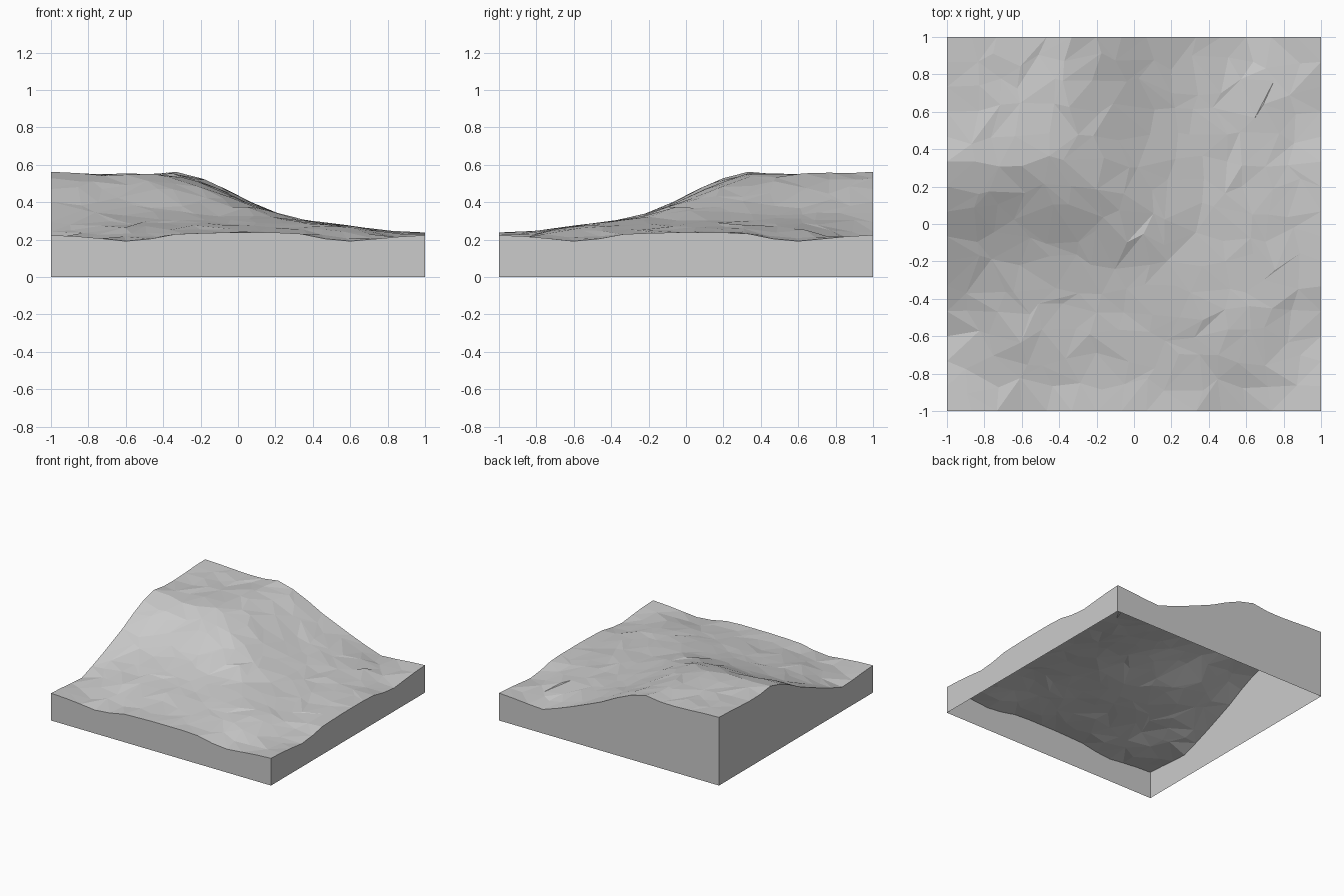
import bpy, bmesh, random

cube = bpy.data.objects.get("Cube")
if cube:
    bpy.data.objects.remove(cube, do_unlink=True)

random.seed(4)
CELLS = 15
STEP = 2 / CELLS

# Height profiles as (position, height): low border, hill border, inner ground
LOW = [(-1, .222), (-.8, .208), (-.62, .19), (-.46, .205), (-.33, .23), (-.1, .238),
       (.2, .238), (.36, .23), (.46, .205), (.62, .19), (.8, .205), (1, .225)]
HILL = [(-1, .56), (-.73, .545), (-.5, .54), (-.33, .563), (-.13, .51), (0, .43),
        (.3, .305), (.54, .215), (.62, .192), (.8, .205), (1, .225)]
INNER = [(-1, .55), (-.6, .545), (-.35, .555), (-.15, .49), (0, .415), (.15, .355),
         (.3, .31), (.5, .283), (.7, .26), (1, .24)]


def sample(profile, t):
    for (a, p), (b, q) in zip(profile, profile[1:]):
        if t <= b:
            return p + (q - p) * max(0, t - a) / (b - a)
    return profile[-1][1]


def fade(distance):
    t = max(0, 1 - distance / .4)
    return t * t * (3 - 2 * t)


def height(x, y):
    # Distance outward from the raised corner, rounded where the slopes meet
    gap = max(0, .25 - abs(x + y))
    ground = sample(INNER, max(x, -y) + gap * gap)
    sides = [(1 + x, HILL, -y), (1 - y, HILL, x), (1 - x, LOW, y), (1 + y, LOW, x)]
    weights = [fade(d) for d, _, _ in sides]
    shift = sum(w * (sample(p, t) - ground) for w, (_, p, t) in zip(weights, sides))
    return ground + shift / max(1, sum(weights))


bm = bmesh.new()

# Irregular ground surface
grid = []
for i in range(CELLS + 1):
    row = []
    for j in range(CELLS + 1):
        x, y = -1 + i * STEP, -1 + j * STEP
        bump = 0
        if 0 < i < CELLS and 0 < j < CELLS:
            x += random.uniform(-.36, .36) * STEP
            y += random.uniform(-.36, .36) * STEP
            bump = random.uniform(-.005, .005)
        row.append(bm.verts.new((x, y, height(x, y) + bump)))
    grid.append(row)

for i in range(CELLS):
    for j in range(CELLS):
        a, b = grid[i][j], grid[i + 1][j]
        c, d = grid[i + 1][j + 1], grid[i][j + 1]
        if random.random() < .5:
            a, b, c, d = b, c, d, a
        bm.faces.new((a, b, c))
        bm.faces.new((a, c, d))

# Side walls down to the floor, open underneath
rim = [e for e in bm.edges if e.is_boundary]
skirt = bmesh.ops.extrude_edge_only(bm, edges=rim)["geom"]
for v in skirt:
    if isinstance(v, bmesh.types.BMVert):
        v.co.z = 0
bmesh.ops.recalc_face_normals(bm, faces=bm.faces)
bm.normal_update()
if sum(f.normal.z for f in bm.faces) < 0:
    bmesh.ops.reverse_faces(bm, faces=bm.faces)

mesh = bpy.data.meshes.new("hill_corner_ground")
bm.to_mesh(mesh)
bm.free()
ground = bpy.data.objects.new("hill_corner_ground", mesh)
bpy.context.collection.objects.link(ground)

# Plain grey finish
grey = bpy.data.materials.new("plain_grey")
grey.use_nodes = True
colour = (.6, .6, .6, 1)
grey.diffuse_color = colour
grey.node_tree.nodes["Principled BSDF"].inputs["Base Color"].default_value = colour
mesh.materials.append(grey)
